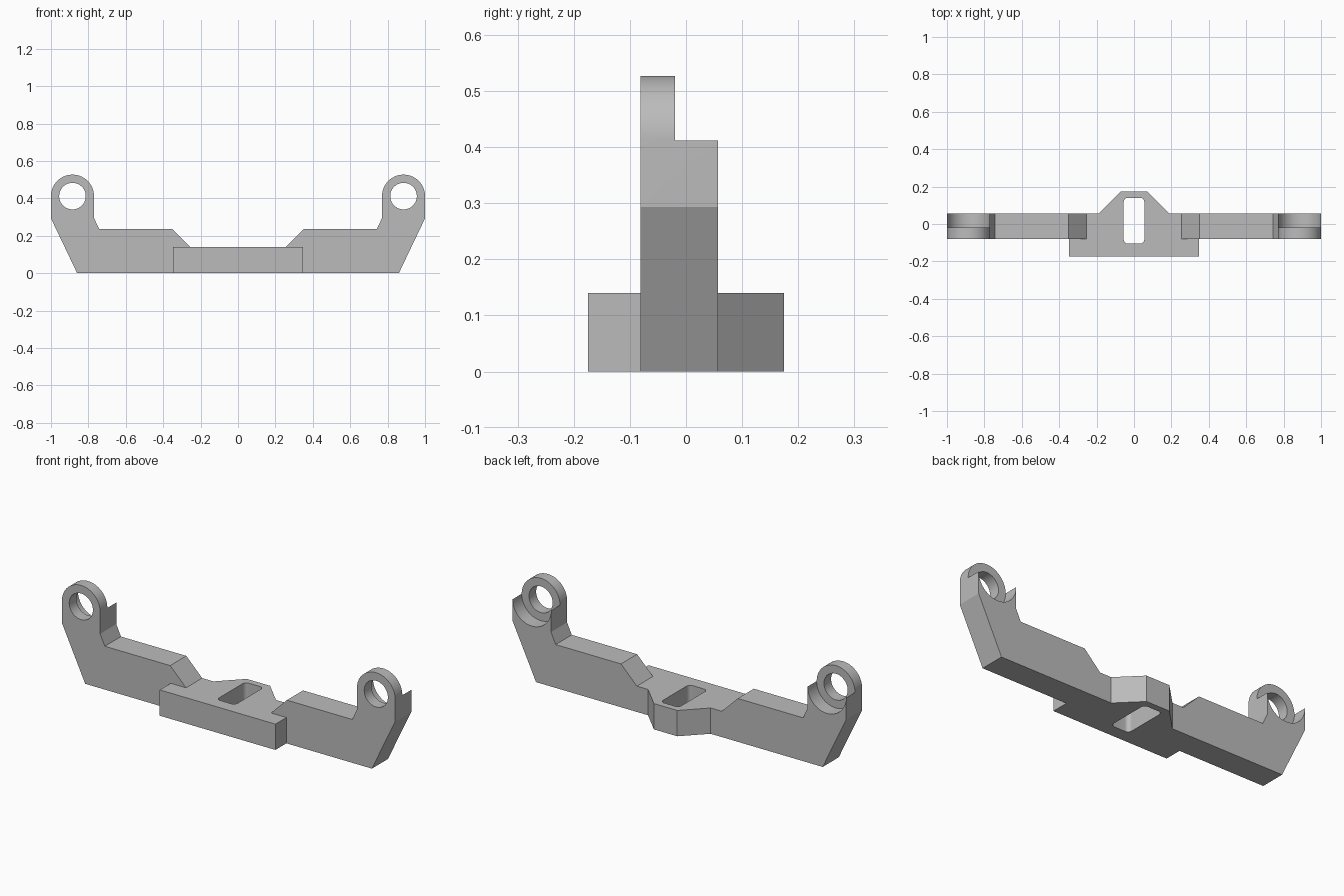
import bpy, bmesh
from math import cos, sin, pi, radians
from mathutils import Vector

cube = bpy.data.objects.get("Cube")
if cube:
    bpy.data.objects.remove(cube, do_unlink=True)

grey = bpy.data.materials.new("plain grey")
grey.use_nodes = True
grey.diffuse_color = (0.5, 0.5, 0.5, 1)
grey.node_tree.nodes["Principled BSDF"].inputs["Base Color"].default_value = (0.5, 0.5, 0.5, 1)

EYE_X, EYE_Z, EYE_R, HOLE_R = 0.885, 0.412, 0.115, 0.071
FRONT, STEP, BACK = -0.081, -0.02, 0.057
PLATE_TOP = 0.14


def arc(cx, cy, r, start, end, steps):
    """Points along an arc, angles in degrees."""
    return [(cx + r * cos(radians(start + (end - start) * i / steps)),
             cy + r * sin(radians(start + (end - start) * i / steps)))
            for i in range(steps + 1)]


def prism(name, outline, place, start, end):
    """Extrude a 2D outline; place(u, v, depth) gives the 3D point."""
    bm = bmesh.new()
    face = bm.faces.new([bm.verts.new(place(u, v, start)) for u, v in outline])
    extruded = bmesh.ops.extrude_face_region(bm, geom=[face])["geom"]
    shift = Vector(place(0, 0, end)) - Vector(place(0, 0, start))
    bmesh.ops.translate(bm, vec=shift,
                        verts=[g for g in extruded if isinstance(g, bmesh.types.BMVert)])
    bmesh.ops.recalc_face_normals(bm, faces=bm.faces)
    mesh = bpy.data.meshes.new(name)
    bm.to_mesh(mesh)
    bm.free()
    obj = bpy.data.objects.new(name, mesh)
    bpy.context.collection.objects.link(obj)
    mesh.materials.append(grey)
    return obj


def along_y(u, v, d):
    return (u, d, v)


def along_z(u, v, d):
    return (u, v, d)


def combine(target, tool, operation):
    """Apply a boolean and remove its tool."""
    mod = target.modifiers.new(operation, 'BOOLEAN')
    mod.object, mod.operation, mod.solver = tool, operation, 'EXACT'
    bpy.context.view_layer.objects.active = target
    bpy.ops.object.modifier_apply(modifier=mod.name)
    bpy.data.objects.remove(tool, do_unlink=True)


def mirrored(points):
    return points + [(-u, v) for u, v in reversed(points)]


# Cross beam with raised arms and rounded ends
half = [(0.86, 0), (1, 0.293)]
half += arc(EYE_X, EYE_Z, EYE_R, 0, 180, 40)
half += [(0.77, 0.295), (0.742, 0.235), (0.35, 0.235), (0.255, PLATE_TOP)]
bracket = prism("mounting_bracket", mirrored(half), along_y, FRONT, BACK)

# Central mounting plate, front block and tapered back
plate = mirrored([(0.347, -0.175), (0.347, FRONT), (0.257, FRONT),
                  (0.257, BACK), (0.188, BACK), (0.07, 0.175)])
combine(bracket, prism("centre_plate", plate, along_z, 0, PLATE_TOP), 'UNION')

# Rounded slot through the plate
slot = []
for cx, cy, a in ((0.033, 0.118, 0), (-0.033, 0.118, 90),
                  (-0.033, -0.083, 180), (0.033, -0.083, 270)):
    slot += arc(cx, cy, 0.022, a, a + 90, 8)
combine(bracket, prism("slot_cutter", slot, along_z, -0.1, 0.3), 'DIFFERENCE')

# Eye holes and the cradle recesses behind the eyes
for side in (-1, 1):
    cx = side * EYE_X
    hole = arc(cx, EYE_Z, HOLE_R, 0, 360, 64)[:-1]
    combine(bracket, prism("eye_hole_cutter", hole, along_y, -0.3, 0.3), 'DIFFERENCE')
    cradle = arc(cx, EYE_Z, EYE_R, 180, 360, 40)
    cradle += [(cx + 0.15, EYE_Z), (cx + 0.15, 0.6), (cx - 0.15, 0.6), (cx - 0.15, EYE_Z)]
    combine(bracket, prism("cradle_cutter", cradle, along_y, STEP, 0.3), 'DIFFERENCE')

# Smooth curved walls, crisp edges
bpy.ops.object.select_all(action='DESELECT')
bracket.select_set(True)
bpy.context.view_layer.objects.active = bracket
bpy.ops.object.shade_smooth_by_angle(angle=radians(25))
